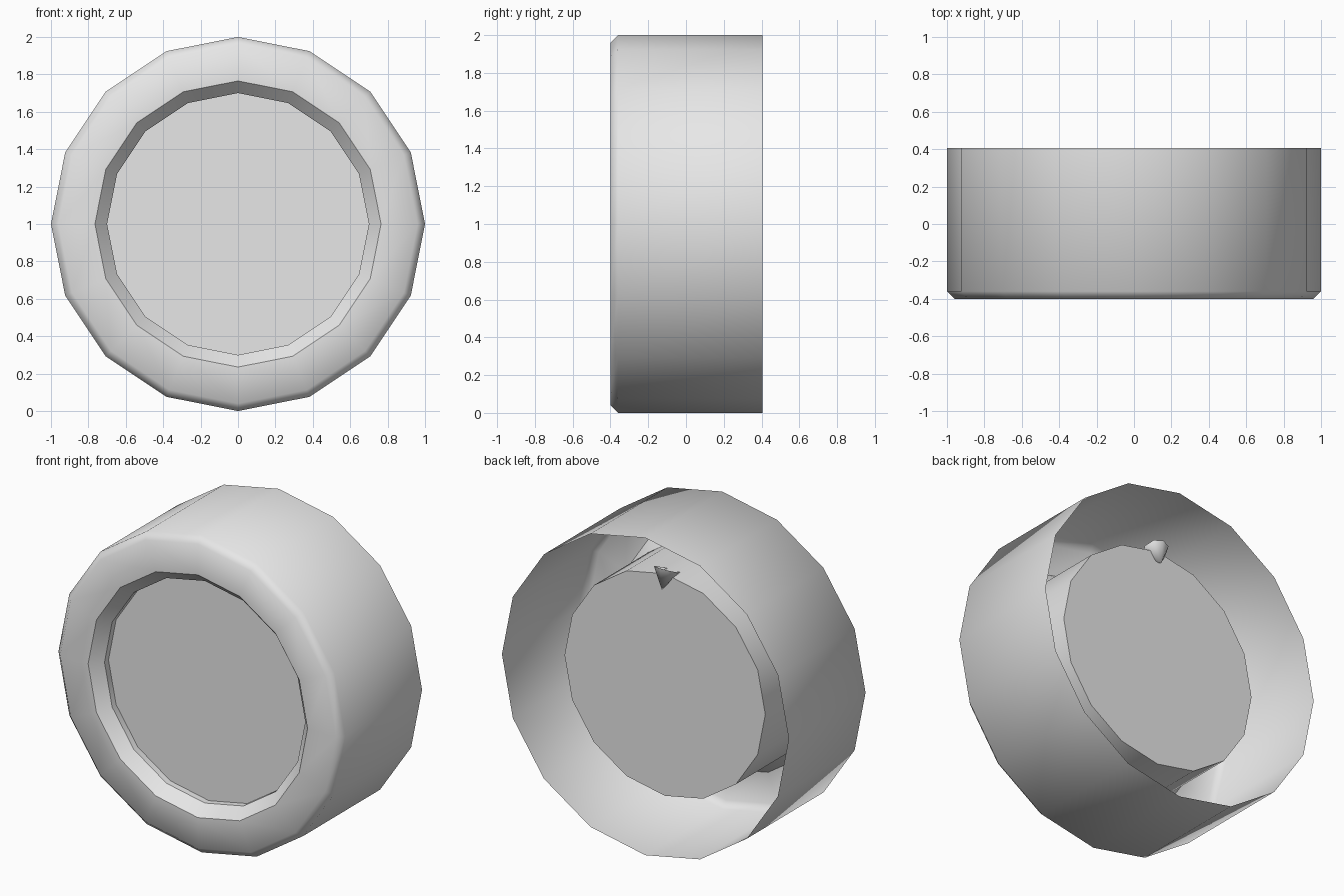
import bpy, bmesh, math
from mathutils import Vector

cube = bpy.data.objects.get("Cube")
if cube:
    bpy.data.objects.remove(cube, do_unlink=True)

SIDES = 16
CENTRE = Vector((0, 0, 1))

grey = bpy.data.materials.new("light_grey")
grey.use_nodes = True
grey.diffuse_color = (0.8, 0.8, 0.8, 1)
grey.node_tree.nodes["Principled BSDF"].inputs["Base Color"].default_value = grey.diffuse_color


def lathe(name, profile, centre=CENTRE, axis=Vector((0, 1, 0)), sides=SIDES,
          cap_start=False, cap_end=False, smooth=55):
    """Turn (radius, distance) points about an axis into a surface."""
    bm = bmesh.new()
    across = Vector((1, 0, 0))
    up = across.cross(axis)
    rings = []
    for radius, dist in profile:
        base = centre + axis * dist
        if radius == 0:
            rings.append([bm.verts.new(base)] * sides)
            continue
        turns = [2 * math.pi * i / sides for i in range(sides)]
        rings.append([bm.verts.new(base + radius * (across * math.cos(a) + up * math.sin(a)))
                      for a in turns])
    for r0, r1 in zip(rings, rings[1:]):
        for i in range(sides):
            j = (i + 1) % sides
            corners = list(dict.fromkeys((r0[i], r0[j], r1[j], r1[i])))
            bm.faces.new(corners)
    if cap_start:
        bm.faces.new(rings[0][::-1])
    if cap_end:
        bm.faces.new(rings[-1])
    mesh = bpy.data.meshes.new(name)
    bm.to_mesh(mesh)
    bm.free()
    mesh.materials.append(grey)
    obj = bpy.data.objects.new(name, mesh)
    bpy.context.collection.objects.link(obj)
    bpy.ops.object.select_all(action='DESELECT')
    obj.select_set(True)
    bpy.context.view_layer.objects.active = obj
    bpy.ops.object.shade_smooth_by_angle(angle=math.radians(smooth))
    return obj


# Thin outer housing, open at the back, with a chamfered front lip
lathe("outer_shell", [(0.765, -0.4), (0.96, -0.4), (1, -0.36), (1, 0.405)])

# Sloped bezel leading in to the recess
lathe("bezel", [(0.70, -0.33), (0.765, -0.4)])

# Recess wall facing the axis, ahead of the face plate
lathe("recess_wall", [(0.70, -0.29), (0.70, -0.33)])

# Solid drum with the face plate in front and a flat back
lathe("drum", [(0.70, -0.29), (0.70, 0.21)], cap_start=True, cap_end=True)

# Small open cone at the top of the drum's back edge
tip = Vector((0, 0.24, 1.61))
rim = Vector((0, 0.19, 1.72))
lathe("back_cone", [(0, 0), (0.078, (rim - tip).length)], centre=tip,
      axis=(rim - tip).normalized(), sides=8)
